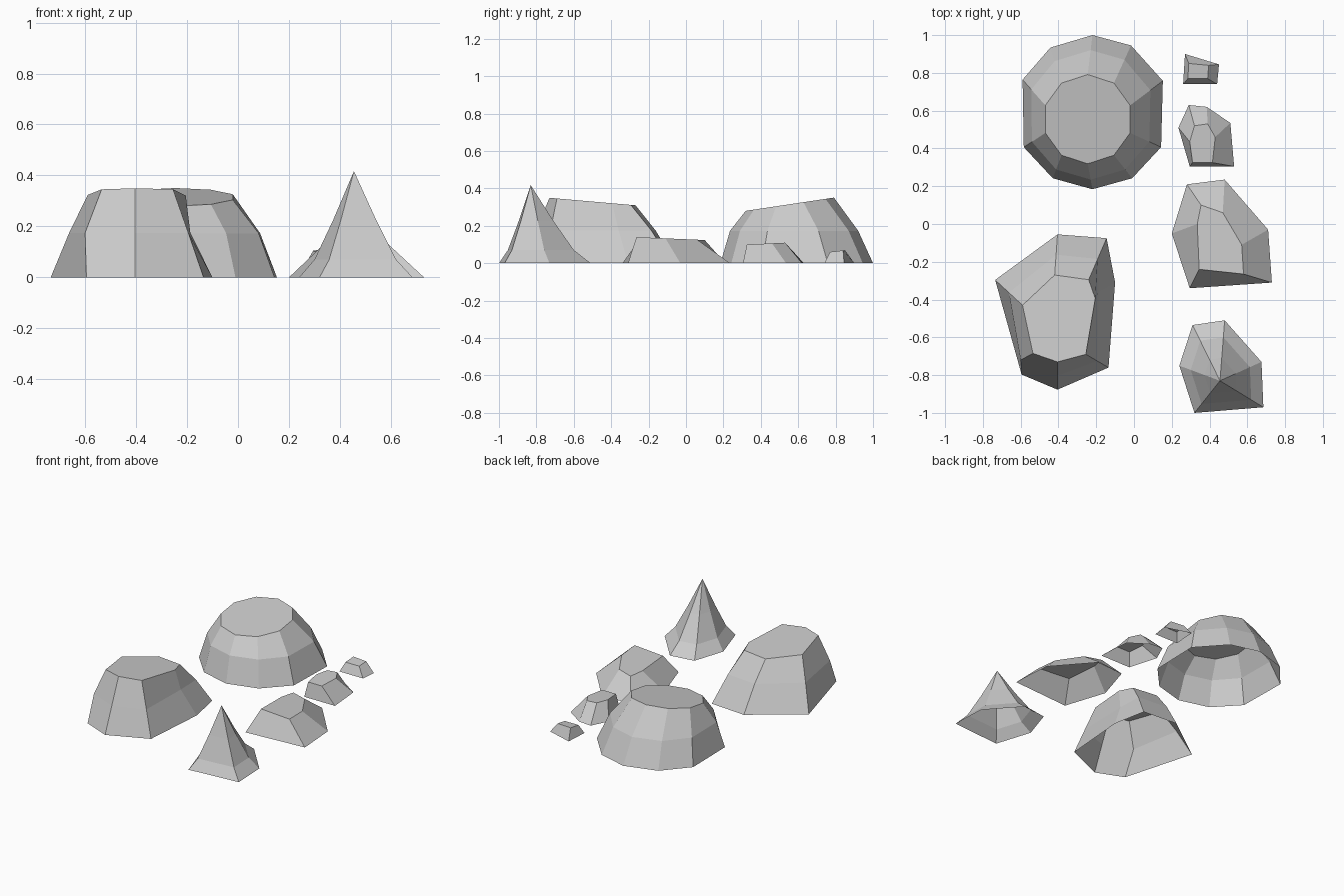
import bpy
import bmesh
from math import sin, cos, radians

if "Cube" in bpy.data.objects:
    bpy.data.objects.remove(bpy.data.objects["Cube"])


def mix(a, b, t):
    return tuple(p + (q - p) * t for p, q in zip(a, b))


def make_rock(name, rings, cap=True, apex=None):
    """Loft clockwise rings of points upward, leaving the bottom open."""
    bm = bmesh.new()
    loops = [[bm.verts.new(p) for p in ring] for ring in rings]
    n = len(loops[0])
    for low, high in zip(loops, loops[1:]):
        for i in range(n):
            j = (i + 1) % n
            bm.faces.new((low[i], high[i], high[j], low[j]))
    top = loops[-1]
    if apex:
        tip = bm.verts.new(apex)
        for i in range(n):
            bm.faces.new((top[i], tip, top[(i + 1) % n]))
    elif cap:
        bm.faces.new(top[::-1])
    mesh = bpy.data.meshes.new(name)
    bm.to_mesh(mesh)
    bm.free()
    obj = bpy.data.objects.new(name, mesh)
    bpy.context.collection.objects.link(obj)
    return obj


def ground(points):
    return [(x, y, 0) for x, y in points]


def sloped(points, z0, slope):
    return [(x, y, z0 + slope * y) for x, y in points]


def circle(cx, cy, r, angles):
    return [(cx + r * cos(radians(a)), cy + r * sin(radians(a))) for a in angles]


def middle(base, top, t, z):
    return [mix(a, b, t)[:2] + (z,) for a, b in zip(base, top)]


# Large round boulder
base = ground(circle(-0.22, 0.592, 0.408,
                     (90, 60, 24, -27, -59, -90, -121, -153, -205, -237)))
top = sloped(circle(-0.245, 0.555, 0.236, [90 - 36 * i for i in range(10)]),
             0.232, 0.15)
make_rock("round_boulder", [base, middle(base, top, 0.38, 0.173), top])

# Large long boulder
base = ground([(-0.735, -0.296), (-0.405, -0.055), (-0.145, -0.075), (-0.10, -0.31),
               (-0.135, -0.76), (-0.405, -0.877), (-0.595, -0.797)])
top = sloped([(-0.59, -0.43), (-0.42, -0.27), (-0.24, -0.295), (-0.205, -0.395),
              (-0.255, -0.69), (-0.405, -0.73), (-0.535, -0.685)], 0.286, -0.087)
mid = middle(base, top, 0.5, 0.175)
mid[3] = (-0.187, -0.36, 0.175)
mid[6] = (-0.60, -0.72, 0.175)
make_rock("long_boulder", [base, mid, top])

# Flat medium rock
base = ground([(0.28, 0.21), (0.48, 0.235), (0.71, -0.03),
               (0.73, -0.31), (0.295, -0.34), (0.20, -0.05)])
top = sloped([(0.355, 0.10), (0.47, 0.06), (0.57, -0.11),
              (0.58, -0.265), (0.345, -0.24), (0.335, 0.0)], 0.128, -0.042)
make_rock("medium_rock", [base, top])

# Small rock
base = ground([(0.29, 0.63), (0.385, 0.62), (0.51, 0.535),
               (0.53, 0.305), (0.295, 0.305), (0.235, 0.51)])
top = sloped([(0.32, 0.52), (0.39, 0.53), (0.43, 0.46),
              (0.415, 0.325), (0.31, 0.325), (0.295, 0.435)], 0.083, 0.05)
make_rock("small_rock", [base, top])

# Pebble
base = ground([(0.27, 0.90), (0.45, 0.845), (0.44, 0.74), (0.26, 0.74)])
top = sloped([(0.29, 0.85), (0.395, 0.84), (0.39, 0.77), (0.285, 0.77)], -0.03, 0.117)
make_rock("pebble", [base, top])

# Pointed rock with flared foot
base = ground([(0.31, -0.535), (0.48, -0.51), (0.675, -0.73),
               (0.685, -0.97), (0.32, -1.0), (0.24, -0.75)])
tip = (0.455, -0.83, 0.417)
tips = [tip] * 6
make_rock("pointed_rock",
          [base, middle(base, tips, 0.28, 0.07), middle(base, tips, 0.62, 0.225)],
          apex=tip)
